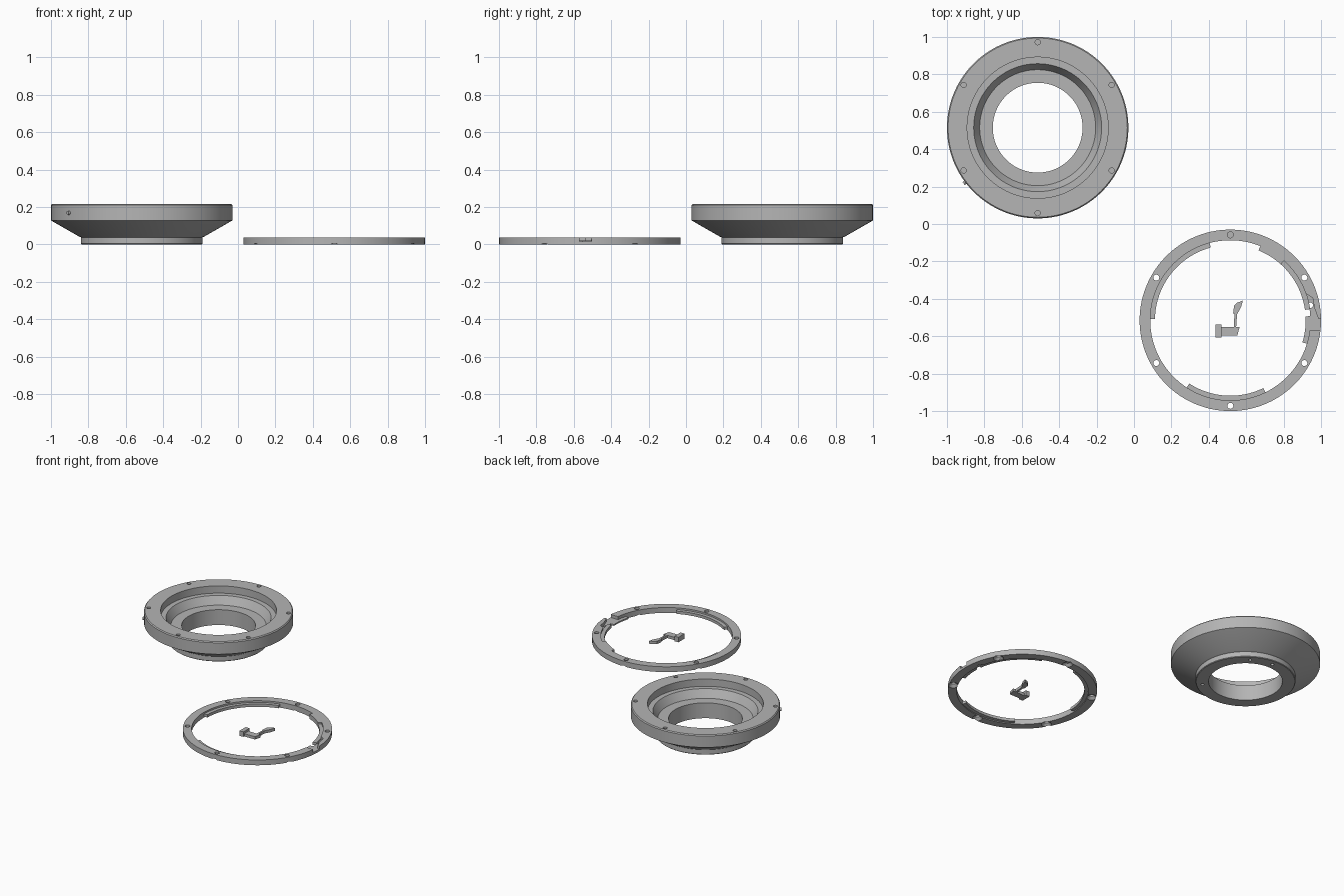
import bpy, bmesh
from math import sin, cos, radians, pi
from mathutils import Matrix, Vector

cube = bpy.data.objects.get("Cube")
if cube:
    bpy.data.objects.remove(cube, do_unlink=True)

grey = bpy.data.materials.new("plain grey")
grey.use_nodes = True
grey.diffuse_color = (0.46, 0.46, 0.46, 1)
grey.node_tree.nodes["Principled BSDF"].inputs["Base Color"].default_value = (0.46, 0.46, 0.46, 1)

MOUNT = Vector((-0.515, 0.515, 0))
RING = Vector((0.515, -0.515, 0))
SCREWS = [30 + 60 * k for k in range(6)]


def finish(name, bm, location=(0, 0, 0)):
    bmesh.ops.recalc_face_normals(bm, faces=bm.faces)
    mesh = bpy.data.meshes.new(name)
    bm.to_mesh(mesh)
    bm.free()
    mesh.materials.append(grey)
    obj = bpy.data.objects.new(name, mesh)
    obj.location = location
    bpy.context.collection.objects.link(obj)
    return obj


def lathe(name, profile, location, start=0, end=360, segments=144):
    """Sweep a closed (radius, z) profile around z, fully or as a capped arc."""
    bm = bmesh.new()
    full = end - start == 360
    rows = []
    for i in range(segments if full else segments + 1):
        a = radians(start + (end - start) * i / segments)
        rows.append([bm.verts.new((r * cos(a), r * sin(a), z)) for r, z in profile])
    n = len(profile)
    for i in range(segments):
        p, q = rows[i], rows[(i + 1) % len(rows)]
        for j in range(n):
            k = (j + 1) % n
            bm.faces.new((p[j], q[j], q[k], p[k]))
    if not full:
        bm.faces.new(rows[0])
        bm.faces.new(rows[-1])
    return finish(name, bm, location)


def prism(name, outline, z0, z1):
    """Extrude an (x, y) outline between two heights."""
    bm = bmesh.new()
    face = bm.faces.new([bm.verts.new((x, y, z0)) for x, y in outline])
    out = bmesh.ops.extrude_face_region(bm, geom=[face])
    moved = [v for v in out["geom"] if isinstance(v, bmesh.types.BMVert)]
    bmesh.ops.translate(bm, verts=moved, vec=(0, 0, z1 - z0))
    return finish(name, bm)


def peg(name, centre, angle, radius, z0, z1, r_bottom, r_top):
    """Vertical cylinder or cone placed in polar coordinates."""
    a = radians(angle)
    bm = bmesh.new()
    bmesh.ops.create_cone(bm, cap_ends=True, segments=24, radius1=r_bottom,
                          radius2=r_top, depth=z1 - z0)
    return finish(name, bm, centre + Vector((radius * cos(a), radius * sin(a), (z0 + z1) / 2)))


def cut(obj, cutters):
    for c in cutters:
        c.hide_render = True
        mod = obj.modifiers.new("cut", 'BOOLEAN')
        mod.operation = 'DIFFERENCE'
        mod.solver = 'EXACT'
        mod.object = c
    graph = bpy.context.evaluated_depsgraph_get()
    mesh = bpy.data.meshes.new_from_object(obj.evaluated_get(graph))
    obj.modifiers.clear()
    obj.data = mesh
    for c in cutters:
        bpy.data.objects.remove(c, do_unlink=True)


parts = []

# Flared mount body with stepped bore
mount = lathe("mount_body", [
    (0.24, 0), (0.321, 0), (0.325, 0.004), (0.325, 0.038), (0.335, 0.042),
    (0.485, 0.128), (0.485, 0.21), (0.479, 0.217), (0.377, 0.217),
    (0.377, 0.165), (0.342, 0.165), (0.31, 0.11), (0.24, 0.11)], MOUNT)
cutters = [peg("screw_hole_cutter", MOUNT, a, 0.457, 0.15, 0.25, 0.014, 0.014) for a in SCREWS]
cutters += [peg("base_hole_cutter", MOUNT, a, 0.283, -0.02, 0.03, 0.011, 0.011)
            for a in (-48, 56, 88)]
cut(mount, cutters)
parts.append(mount)

# Small index pin on the side of the mount
bm = bmesh.new()
bmesh.ops.create_cone(bm, cap_ends=True, segments=20, radius1=0.012, radius2=0.01, depth=0.04)
turn = Matrix.Rotation(radians(217), 4, 'Z') @ Matrix.Rotation(pi / 2, 4, 'Y')
bmesh.ops.transform(bm, matrix=turn, verts=bm.verts)
a = radians(217)
parts.append(finish("index_pin", bm, MOUNT + Vector((0.476 * cos(a), 0.476 * sin(a), 0.168))))

# Flat locking ring, countersunk from below, with a recess for the lever
ring = lathe("locking_ring", [(0.428, 0), (0.485, 0), (0.485, 0.038), (0.428, 0.038)], RING)
cutters = [peg("ring_hole_cutter", RING, a, 0.457, -0.01, 0.06, 0.016, 0.016) for a in SCREWS]
cutters += [peg("countersink_cutter", RING, a, 0.457, -0.005, 0.018, 0.039, 0.016) for a in SCREWS]
cutters.append(peg("pivot_hole_cutter", RING, 10.6, 0.435, -0.01, 0.06, 0.015, 0.015))
cutters.append(prism("lever_recess_cutter", [
    (0.89, -0.37), (0.915, -0.37), (0.955, -0.395), (0.965, -0.45), (0.985, -0.505),
    (1.02, -0.505), (1.02, -0.57), (0.935, -0.57), (0.925, -0.63), (0.89, -0.63)], 0.016, 0.06))
cut(ring, cutters)
parts.append(ring)

# Bayonet tabs inside the ring, plus the flush stop block
for name, start, end, low, high in (
        ("left_tab", 105, 179, 0.006, 0.026), ("right_tab", 8, 48, 0.006, 0.026),
        ("right_lower_tab", -17, 3, 0.006, 0.016), ("front_tab", 237, 296, 0.006, 0.026),
        ("stop_block", 48, 68, 0.006, 0.0379)):
    parts.append(lathe(name, [(0.403, low), (0.431, low), (0.431, high), (0.403, high)],
                       RING, start, end, 24))

# Loose release lever in the middle of the ring
parts.append(prism("lever_flange", [(0.437, -0.607), (0.468, -0.607), (0.468, -0.537),
                                    (0.437, -0.537)], 0, 0.036))
parts.append(prism("lever_body", [(0.46, -0.597), (0.552, -0.597), (0.565, -0.55),
                                  (0.46, -0.55)], 0, 0.02))
parts.append(prism("lever_arm", [(0.533, -0.555), (0.546, -0.555), (0.552, -0.47),
                                 (0.538, -0.47)], 0, 0.02))
parts.append(prism("lever_tip", [(0.53, -0.478), (0.552, -0.481), (0.572, -0.445), (0.582, -0.41),
                                 (0.553, -0.42), (0.535, -0.437)], 0, 0.02))

# Smooth the round walls and keep the edges crisp
bpy.ops.object.select_all(action='DESELECT')
for obj in parts:
    obj.select_set(True)
bpy.context.view_layer.objects.active = mount
bpy.ops.object.shade_smooth_by_angle(angle=radians(25))
